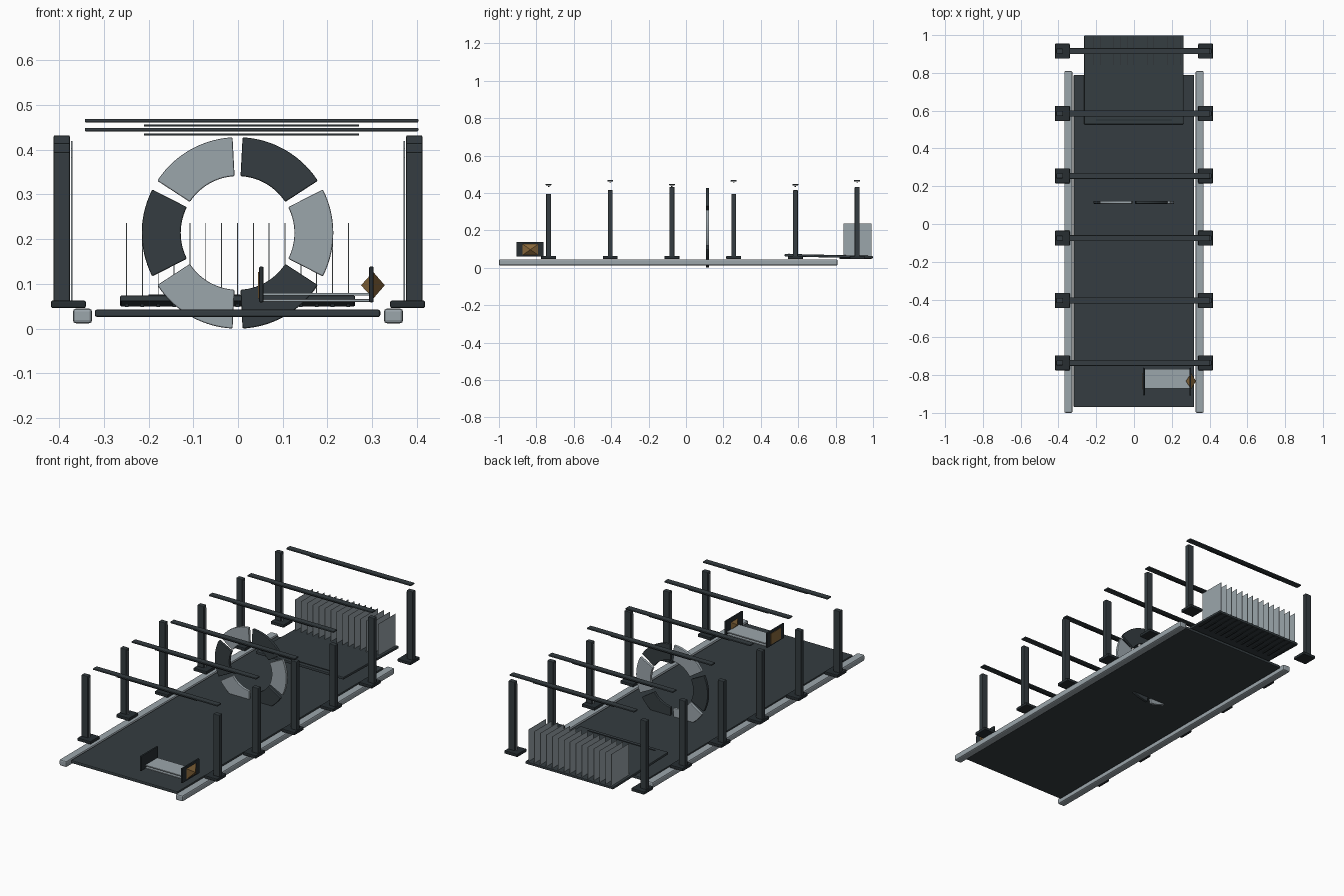
import bpy, bmesh, math

if "Cube" in bpy.data.objects:
    bpy.data.objects.remove(bpy.data.objects["Cube"])


def material(name, rgb):
    m = bpy.data.materials.new(name)
    m.diffuse_color = (*rgb, 1)
    m.use_nodes = True
    m.node_tree.nodes["Principled BSDF"].inputs["Base Color"].default_value = m.diffuse_color
    return m


DARK = material("dark_metal", (0.035, 0.046, 0.052))
BLACK = material("black_metal", (0.02, 0.027, 0.031))
LIGHT = material("light_metal", (0.33, 0.38, 0.41))
AMBER = material("amber", (0.25, 0.14, 0.045))


def make(name, bm, mat, bevel=0.0):
    bmesh.ops.recalc_face_normals(bm, faces=bm.faces)
    me = bpy.data.meshes.new(name)
    bm.to_mesh(me)
    bm.free()
    me.materials.append(mat)
    ob = bpy.data.objects.new(name, me)
    bpy.context.collection.objects.link(ob)
    if bevel:
        mod = ob.modifiers.new("bevel", 'BEVEL')
        mod.width = bevel
        mod.segments = 2
        mod.limit_method = 'ANGLE'
        mod.angle_limit = math.radians(40)
    return ob


def box(name, x, y, z, mat, bevel=0.0):
    bm = bmesh.new()
    bmesh.ops.create_cube(bm, size=1)
    for v in bm.verts:
        for i, (a, b) in enumerate((x, y, z)):
            v.co[i] = a + (v.co[i] + 0.5) * (b - a)
    return make(name, bm, mat, bevel)


# Deck and side rails
box("deck", (-0.32, 0.318), (-0.97, 0.79), (0.026, 0.043), DARK, 0.005)
for side in (-1, 1):
    xs = sorted((side * 0.326, side * 0.369))
    box("side_rail", xs, (-1.0, 0.81), (0.012, 0.045), LIGHT, 0.007)

# Rows of posts with feet, inner light strips and roof slats
for i in range(6):
    y = -0.735 + 0.33 * i
    top = (0.395, 0.415, 0.432)[i % 3]
    for side in (-1, 1):
        def sx(a, b):
            return sorted((side * a, side * b))
        box("post_foot", sx(0.34, 0.418), (y - 0.04, y + 0.04), (0.046, 0.063), BLACK, 0.004)
        box("post", sx(0.376, 0.412), (y - 0.013, y + 0.013), (0.06, top), DARK, 0.003)
        box("post_strip", sx(0.370, 0.3735), (y - 0.004, y + 0.004), (0.063, top - 0.012), LIGHT)
    z = (0.445, 0.465)[i % 2]
    box("roof_slat", (-0.342, 0.403), (y - 0.016, y + 0.016), (z - 0.004, z + 0.004), DARK, 0.002)
    box("roof_slat_strip", (-0.21, 0.27), (y - 0.004, y + 0.004), (z - 0.013, z - 0.009), BLACK)

# Ring of six separate curved plates
R_OUT, R_IN, CZ, CY, HALF, N = 0.214, 0.127, 0.214, 0.115, 27, 14
for k in range(6):
    angles = [math.radians(60 * k - HALF + 2 * HALF * j / N) for j in range(N + 1)]
    profile = [(R_OUT, a) for a in angles] + [(R_IN, a) for a in reversed(angles)]
    bm = bmesh.new()
    face = bm.faces.new([bm.verts.new((r * math.cos(a) - 0.001, CY - 0.008, CZ + r * math.sin(a)))
                         for r, a in profile])
    ext = bmesh.ops.extrude_face_region(bm, geom=[face])
    bmesh.ops.translate(bm, vec=(0, 0.016, 0),
                        verts=[v for v in ext["geom"] if isinstance(v, bmesh.types.BMVert)])
    make("ring_segment", bm, DARK if k % 2 else LIGHT, 0.003)

# Rear tray, slightly tilted, with a seam strip
tray = box("rear_tray", (-0.264, 0.262), (-0.236, 0.236), (-0.007, 0.007), DARK, 0.004)
tray.location = (0, 0.763, 0.062)
tray.rotation_euler.x = math.radians(-1.3)
seam = box("tray_seam", (-0.2, 0.2), (0.548, 0.554), (0.072, 0.0765), BLACK)

# Row of thin upright fins with ribs under the tray
for i in range(15):
    x = -0.249 + 0.0354 * i
    box("fin", (x - 0.001, x + 0.001), (0.843, 0.993), (0.052, 0.236), LIGHT)
    box("tray_rib", (x - 0.004, x + 0.004), (0.82, 0.992), (0.048, 0.056), BLACK)

# Front console: shelf between two end panels
box("console_shelf", (0.052, 0.298), (-0.872, -0.768), (0.074, 0.080), LIGHT, 0.001)
box("console_lower_shelf", (0.052, 0.298), (-0.872, -0.768), (0.060, 0.066), LIGHT, 0.001)
for x in (0.052, 0.298):
    box("console_end_panel", (x - 0.005, x + 0.005), (-0.907, -0.761), (0.059, 0.139), BLACK, 0.003)
box("console_inset", (0.045, 0.049), (-0.876, -0.790), (0.068, 0.127), AMBER)

# Faceted amber lamp: rectangular double pyramid
bm = bmesh.new()
base = [bm.verts.new((0.302, -0.832 + sy * 0.043, 0.097 + sz * 0.030))
        for sy, sz in ((-1, -1), (1, -1), (1, 1), (-1, 1))]
for x in (0.275, 0.328):
    tip = bm.verts.new((x, -0.832, 0.097))
    for j in range(4):
        bm.faces.new((base[j], base[(j + 1) % 4], tip))
make("amber_lamp", bm, AMBER)
